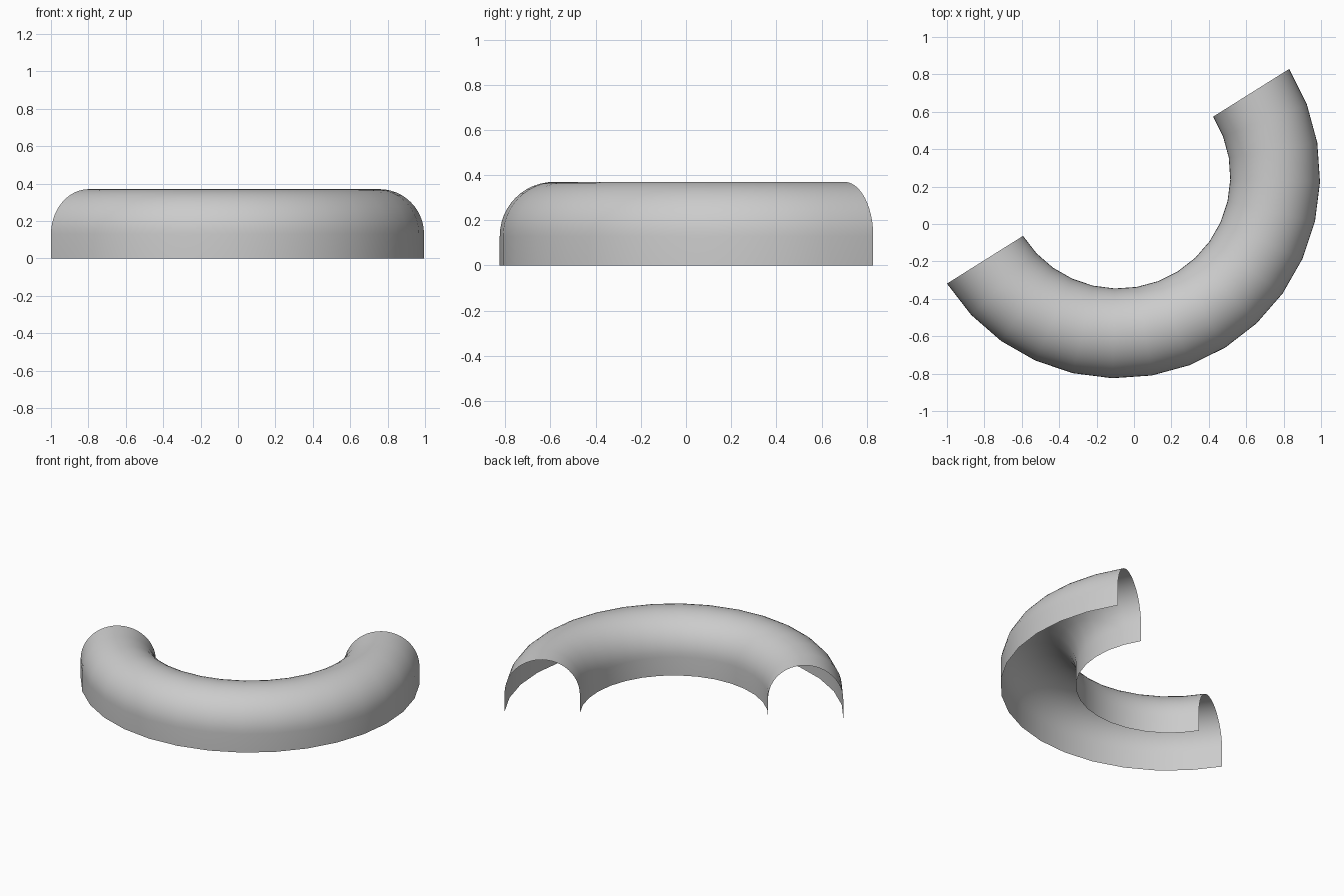
import bpy, bmesh
from math import sin, cos, pi, radians
from mathutils import Vector

if "Cube" in bpy.data.objects:
    bpy.data.objects.remove(bpy.data.objects["Cube"])

CENTRE = Vector((-0.085, 0.255, 0))
R_MID, R_ARCH, WALL = 0.84, 0.24, 0.13
START = radians(32.1)
STEPS, ARCH_STEPS = 16, 24

# Arched cross-section: straight wall, half-round top, straight wall
profile = [(R_MID + R_ARCH, 0)]
profile += [(R_MID + R_ARCH * cos(pi * i / ARCH_STEPS),
             WALL + R_ARCH * sin(pi * i / ARCH_STEPS)) for i in range(ARCH_STEPS + 1)]
profile += [(R_MID - R_ARCH, 0)]

# Sweep the open section half a turn around the bend centre
bm = bmesh.new()
verts = [bm.verts.new(CENTRE + Vector((r * cos(START), r * sin(START), z)))
         for r, z in profile]
edges = [bm.edges.new(pair) for pair in zip(verts, verts[1:])]
bmesh.ops.spin(bm, geom=verts + edges, cent=CENTRE, axis=(0, 0, 1),
               angle=-pi, steps=STEPS)

# Make the faces point outward (crown upward)
bm.normal_update()
crown = max(bm.faces, key=lambda f: f.calc_center_median().z)
if crown.normal.z < 0:
    bmesh.ops.reverse_faces(bm, faces=bm.faces[:])

mesh = bpy.data.meshes.new("curved_vault")
bm.to_mesh(mesh)
bm.free()
vault = bpy.data.objects.new("curved_vault", mesh)
bpy.context.collection.objects.link(vault)

bpy.context.view_layer.objects.active = vault
vault.select_set(True)
bpy.ops.object.shade_smooth_by_angle(angle=radians(40))
